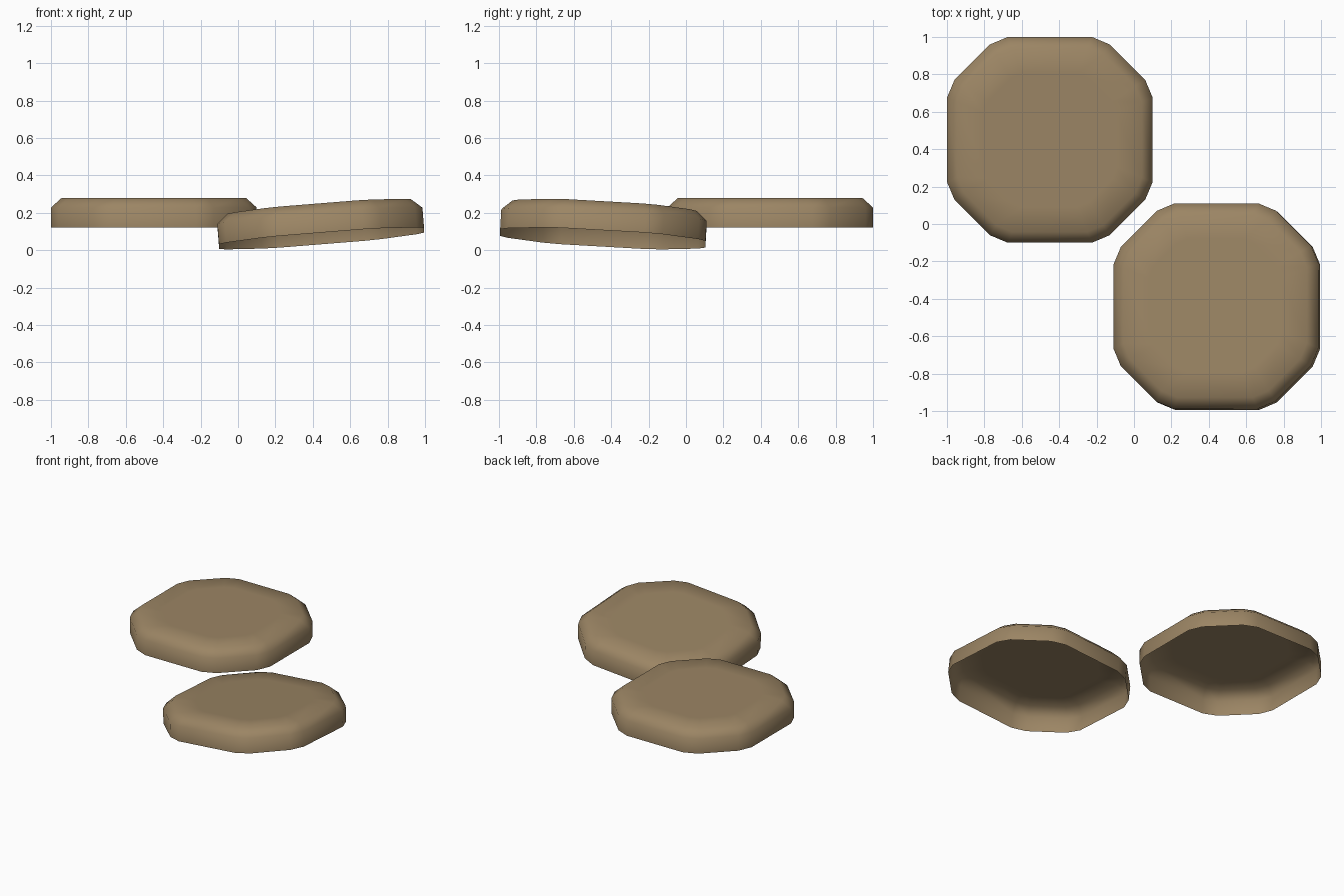
import bpy, bmesh, math
from mathutils import Vector

if "Cube" in bpy.data.objects:
    bpy.data.objects.remove(bpy.data.objects["Cube"])

tan = bpy.data.materials.new("tan_brown")
tan.diffuse_color = (0.33, 0.235, 0.128, 1)
tan.use_nodes = True
tan.node_tree.nodes["Principled BSDF"].inputs["Base Color"].default_value = tan.diffuse_color

# Outline of one quadrant: rounded-off octagon corner
CORNER = [(0.55, 0.225), (0.51, 0.32), (0.32, 0.51), (0.225, 0.55)]
# Rings as (height, scale): rim, top of wall, bevelled top edge, inner top loop
RINGS = [(0.0, 1.0), (0.108, 1.0), (0.16, 0.895), (0.16, 0.65)]


def outline():
    pts = []
    for q in range(4):
        c, s = round(math.cos(q * math.pi / 2)), round(math.sin(q * math.pi / 2))
        pts += [(x * c - y * s, x * s + y * c) for x, y in CORNER]
    return pts


def cap(name, location, normal):
    # Open-bottomed shell: wall, bevel and flat top
    bm = bmesh.new()
    pts = outline()
    loops = [[bm.verts.new((x * k, y * k, z)) for x, y in pts] for z, k in RINGS]
    n = len(pts)
    for a, b in zip(loops, loops[1:]):
        for i in range(n):
            j = (i + 1) % n
            bm.faces.new((a[i], a[j], b[j], b[i]))
    bm.faces.new(loops[-1])
    for f in bm.faces:
        f.smooth = True
    me = bpy.data.meshes.new(name)
    bm.to_mesh(me)
    bm.free()
    me.materials.append(tan)
    ob = bpy.data.objects.new(name, me)
    bpy.context.collection.objects.link(ob)
    # Tilt without twisting
    ob.rotation_mode = 'QUATERNION'
    ob.rotation_quaternion = Vector((0, 0, 1)).rotation_difference(Vector(normal))
    ob.location = location


# Level cap at the back left, tilted cap at the front right
cap("level_cap", (-0.45, 0.45, 0.12), (0, 0, 1))
cap("tilted_cap", (0.447, -0.445, 0.063), (-0.08, 0.057, 1))
